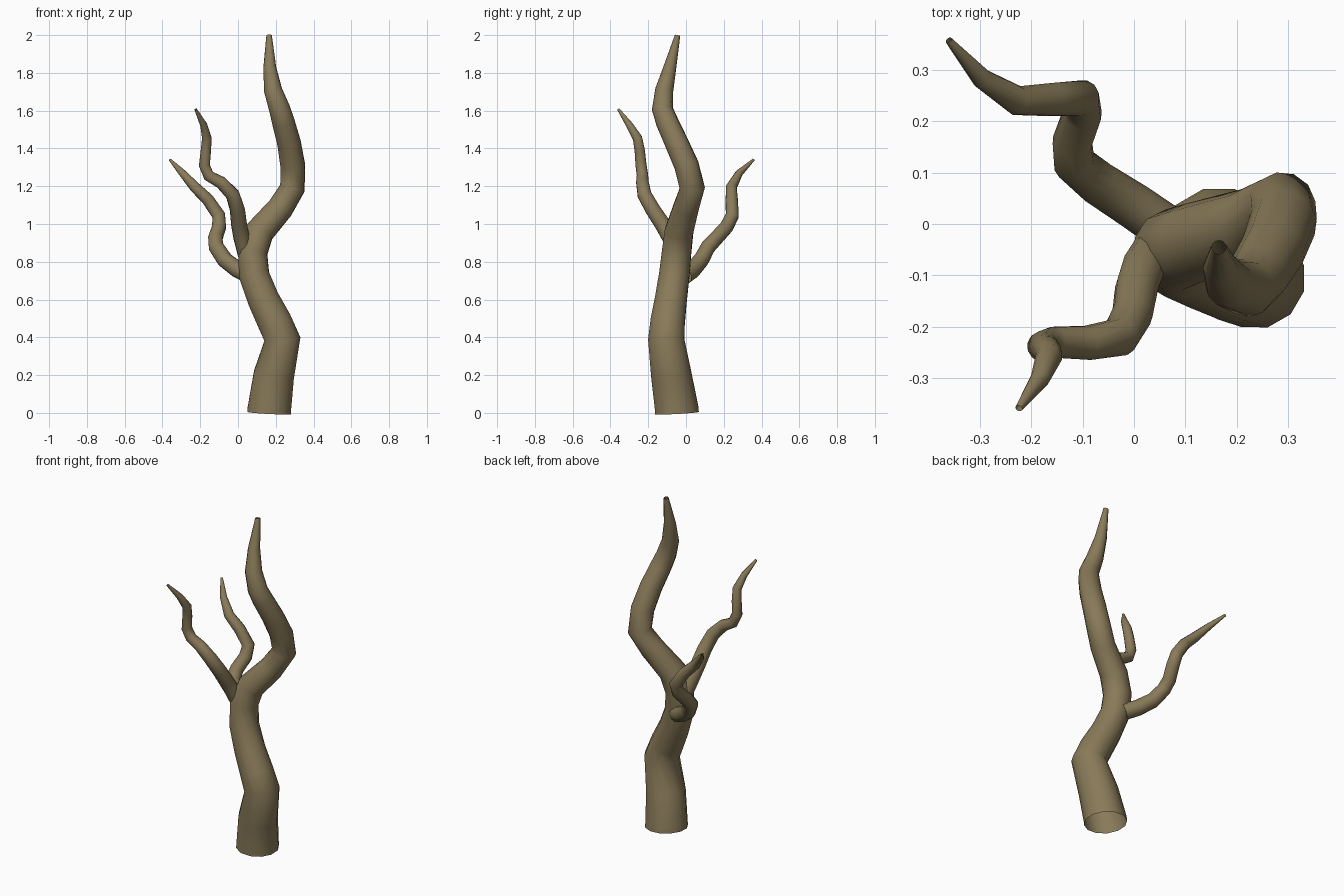
import bpy

bark = bpy.data.materials.new("bark brown")
bark.diffuse_color = (0.25, 0.195, 0.10, 1)


def limb(name, points):
    """Tapered open tube through (x, y, z, radius) points."""
    cu = bpy.data.curves.new(name, 'CURVE')
    cu.dimensions = '3D'
    cu.bevel_depth = 1.0
    cu.bevel_resolution = 4
    cu.use_fill_caps = False
    sp = cu.splines.new('POLY')
    sp.points.add(len(points) - 1)
    for p, (x, y, z, r) in zip(sp.points, points):
        p.co = (x, y, z, 1)
        p.radius = r
    sp.use_smooth = True
    cu.materials.append(bark)
    ob = bpy.data.objects.new(name, cu)
    bpy.context.collection.objects.link(ob)
    # turn the curve into a mesh
    bpy.ops.object.select_all(action='DESELECT')
    ob.select_set(True)
    bpy.context.view_layer.objects.active = ob
    bpy.ops.object.convert(target='MESH')


# main trunk, snaking up to the tallest tip
limb("trunk", [
    (0.165, -0.048, 0.00, 0.120), (0.166, -0.049, 0.02, 0.119),
    (0.190, -0.078, 0.20, 0.111), (0.235, -0.105, 0.39, 0.099),
    (0.195, -0.097, 0.48, 0.094), (0.135, -0.080, 0.60, 0.087),
    (0.085, -0.062, 0.73, 0.083), (0.078, -0.050, 0.85, 0.080),
    (0.115, -0.037, 0.96, 0.078), (0.225, 0.000, 1.085, 0.070),
    (0.288, 0.033, 1.19, 0.068), (0.290, 0.003, 1.31, 0.066),
    (0.270, -0.050, 1.43, 0.063), (0.240, -0.100, 1.54, 0.060),
    (0.220, -0.125, 1.61, 0.056), (0.185, -0.115, 1.71, 0.048),
    (0.168, -0.085, 1.83, 0.034), (0.165, -0.048, 1.985, 0.016),
    (0.165, -0.045, 2.00, 0.014)])

# lower branch, reaching to the back left
limb("back_branch", [
    (0.065, -0.010, 0.725, 0.046), (0.000, 0.035, 0.757, 0.045),
    (-0.070, 0.080, 0.81, 0.043), (-0.116, 0.118, 0.88, 0.041),
    (-0.120, 0.160, 0.925, 0.039), (-0.100, 0.215, 0.985, 0.038),
    (-0.102, 0.245, 1.045, 0.036), (-0.160, 0.242, 1.13, 0.033),
    (-0.228, 0.240, 1.195, 0.029), (-0.295, 0.282, 1.27, 0.020),
    (-0.360, 0.357, 1.34, 0.007)])

# upper branch, reaching to the front left
limb("front_branch", [
    (0.045, -0.045, 0.83, 0.044), (0.018, -0.085, 0.93, 0.043),
    (0.005, -0.125, 1.00, 0.042), (-0.003, -0.175, 1.075, 0.040),
    (-0.028, -0.220, 1.155, 0.038), (-0.090, -0.231, 1.22, 0.034),
    (-0.155, -0.230, 1.255, 0.031), (-0.178, -0.238, 1.31, 0.030),
    (-0.170, -0.245, 1.39, 0.028), (-0.165, -0.257, 1.455, 0.026),
    (-0.182, -0.300, 1.525, 0.019), (-0.224, -0.358, 1.607, 0.007)])
